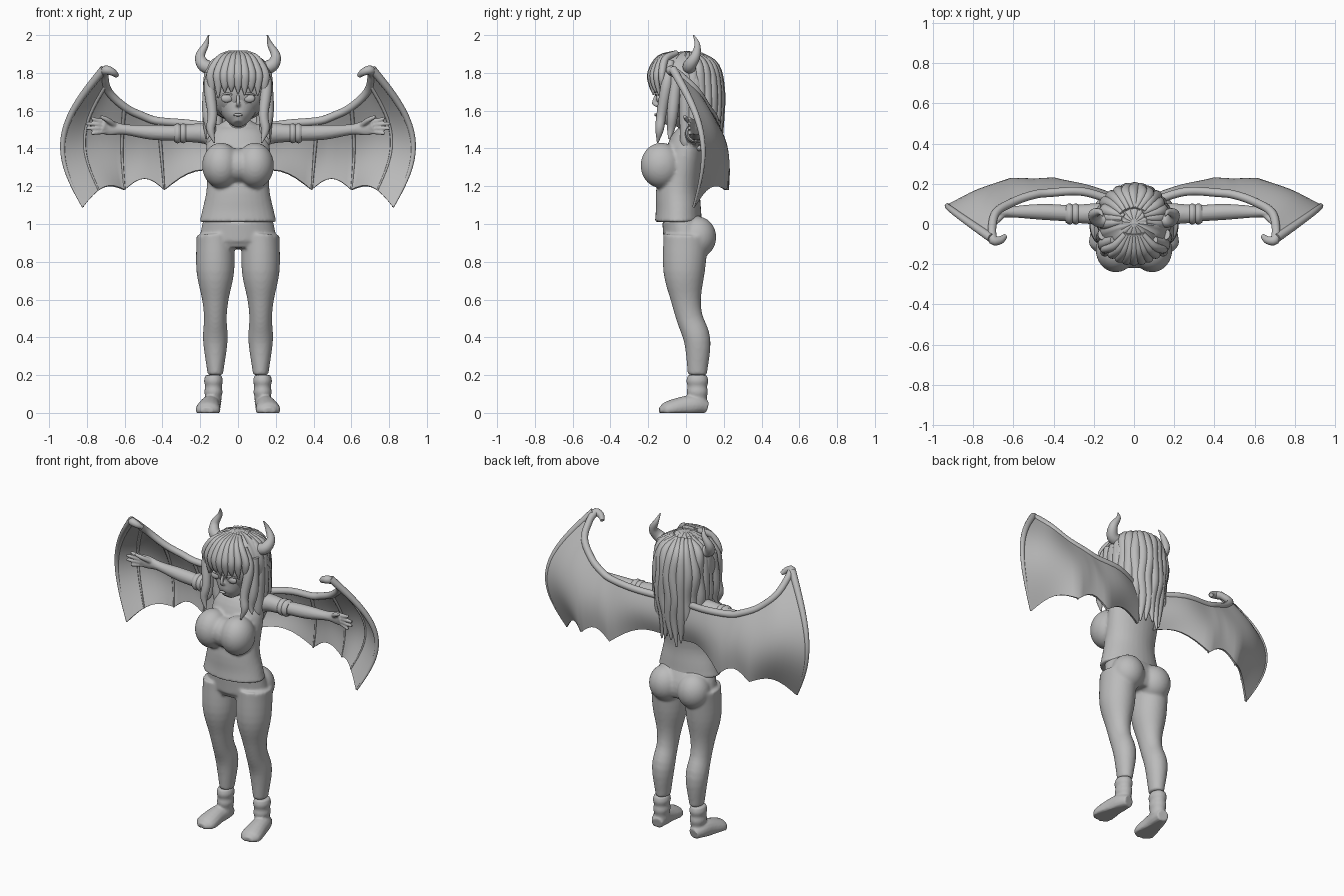
import bpy, bmesh, math, random
from mathutils import Vector, Matrix

random.seed(4)
cube = bpy.data.objects.get("Cube")
if cube:
    bpy.data.objects.remove(cube)

grey = (.5, .5, .5, 1)
clay = bpy.data.materials.new("grey_clay")
clay.use_nodes = True
clay.diffuse_color = grey
clay.node_tree.nodes["Principled BSDF"].inputs["Base Color"].default_value = grey

ACROSS, DEPTH, UP = Vector((1, 0, 0)), Vector((0, 1, 0)), Vector((0, 0, 1))


def spline(points, steps):
    """Smooth path through tuples of any length."""
    knots = [Vector(point) for point in points]
    knots = [2 * knots[0] - knots[1]] + knots + [2 * knots[-1] - knots[-2]]
    path = []
    for before, start, end, after in zip(knots, knots[1:], knots[2:], knots[3:]):
        leave, arrive = (end - before) / 2, (after - start) / 2
        for step in range(steps):
            t = step / steps
            ease = t * t * (3 - 2 * t)
            path.append(start + (end - start) * ease + leave * t * (1 - t) ** 2 - arrive * t * t * (1 - t))
    return path + [knots[-2]]


def tube(bm, points, ref=ACROSS, side=1, sides=16, steps=4):
    """Closed tube through (x, y, z, radius along ref, other radius)."""
    path = spline([(p[0] * side, p[1], p[2], p[3], p[-1]) for p in points], steps)
    centers = [Vector(p[:3]) for p in path]
    rings = []
    for i, (center, p) in enumerate(zip(centers, path)):
        tangent = (centers[min(i + 1, len(path) - 1)] - centers[max(i - 1, 0)]).normalized()
        u = (ref - tangent * ref.dot(tangent)).normalized()
        v = tangent.cross(u)
        angles = [math.tau * k / sides for k in range(sides)]
        rings.append([bm.verts.new(center + u * math.cos(a) * p[3] + v * math.sin(a) * p[4]) for a in angles])
    for ring, following in zip(rings, rings[1:]):
        for k in range(sides):
            bm.faces.new((ring[k - 1], ring[k], following[k], following[k - 1]))
    bm.faces.new(rings[0])
    bm.faces.new(rings[-1])


def upright(bm, x, sections):
    """Vertical tube from (z, y, half width, half depth)."""
    tube(bm, [(x, y, z, width, depth) for z, y, width, depth in sections], sides=32)


def ball(bm, center, size):
    matrix = Matrix.Translation(center) @ Matrix.Diagonal((*size, 1))
    return bmesh.ops.create_uvsphere(bm, u_segments=48, v_segments=24, radius=1, matrix=matrix)["verts"]


def finish(bm, name, voxel=0, soften=3, thickness=0):
    """Turn the mesh into a smooth object, optionally fused into one skin."""
    bmesh.ops.recalc_face_normals(bm, faces=bm.faces)
    mesh = bpy.data.meshes.new(name)
    bm.to_mesh(mesh)
    bm.free()
    mesh.materials.append(clay)
    part = bpy.data.objects.new(name, mesh)
    bpy.context.collection.objects.link(part)
    if thickness:
        solid = part.modifiers.new("thickness", "SOLIDIFY")
        solid.thickness, solid.offset = thickness, 0
    if voxel:
        fuse = part.modifiers.new("fuse", "REMESH")
        fuse.mode, fuse.voxel_size = "VOXEL", voxel
        relax = part.modifiers.new("soften", "SMOOTH")
        relax.factor, relax.iterations = .5, soften
    bpy.ops.object.select_all(action="DESELECT")
    part.select_set(True)
    bpy.context.view_layer.objects.active = part
    bpy.ops.object.convert(target="MESH")
    bpy.ops.object.shade_smooth_by_angle(angle=math.radians(50))


# Trousers: pelvis, buttocks and legs
bm = bmesh.new()
upright(bm, 0, [(1.04, -.03, .18, .1), (.93, 0, .2, .12), (.87, 0, .17, .1)])
for side in (1, -1):
    ball(bm, (side * .1, .06, .93), (.1, .1, .11))
    upright(bm, side * .12, [(.94, 0, .1, .12), (.75, -.01, .1, .11), (.6, 0, .07, .08), (.5, .02, .06, .07),
                             (.38, .06, .065, .07), (.2, .06, .04, .05)])
finish(bm, "trousers", voxel=.009, soften=5)

# Shirt: trunk, bust, shoulders and sleeves
bm = bmesh.new()
upright(bm, 0, [(1.01, -.04, .205, .125), (1.07, -.04, .19, .12), (1.2, -.04, .165, .115), (1.4, 0, .17, .1),
                (1.5, .03, .13, .07), (1.55, .02, .06, .05)])
ball(bm, (0, -.13, 1.31), (.1, .09, .09))
for side in (1, -1):
    ball(bm, (side * .09, -.13, 1.31), (.1, .11, .12))
    tube(bm, [(.1, .04, 1.46, .065), (.18, .05, 1.48, .055), (.3, .05, 1.48, .045)], DEPTH, side)
finish(bm, "shirt", voxel=.009, soften=5)

for side, label in ((1, "left_"), (-1, "right_")):
    # Rolled cuff
    bm = bmesh.new()
    for x in (.29, .32):
        tube(bm, [(x + shift, .05, 1.48, .053 - abs(shift) / 2) for shift in (-.02, 0, .02)], DEPTH, side)
    finish(bm, label + "cuff")

    # Forearm with a spread hand
    bm = bmesh.new()
    tube(bm, [(.27, .05, 1.48, .04), (.45, .06, 1.485, .04), (.6, .06, 1.5, .028), (.68, .05, 1.51, .02, .042),
              (.72, .03, 1.52, .015, .036)], DEPTH, side)
    for finger in range(4):
        spread = 1.5 - finger
        reach = .81 - .015 * spread * spread
        tube(bm, [(.69, .045, 1.515 + .016 * spread, .013), (.75, .025, 1.517 + .022 * spread, .012),
                  (reach, .015, 1.52 + .028 * spread, .008)], DEPTH, side)
    tube(bm, [(.65, .05, 1.52, .016), (.69, .01, 1.55, .014), (.73, -.01, 1.57, .009)], DEPTH, side)
    finish(bm, label + "forearm_and_hand", voxel=.0055, soften=2)

    # Boot with a wrinkled ankle and flat sole
    bm = bmesh.new()
    folds = [.042, .05, .044, .048, .042, .042]
    upright(bm, side * .13, [(.2 - .03 * k, .06, fold, fold + .008) for k, fold in enumerate(folds)])
    tube(bm, [(.13, .11, .03, .035), (.14, .06, .04, .05), (.15, 0, .035, .055), (.16, -.1, .015, .065, .045),
              (.165, -.14, .01, .03, .02)], ACROSS, side)
    for vert in bm.verts:
        vert.co.z = max(vert.co.z, 0)
    finish(bm, label + "boot", voxel=.007, soften=2)

    # Wing layout: leading edge above, scalloped trailing edge below
    lead = spline([(.06, .1, 1.5), (.25, .16, 1.53), (.42, .155, 1.545), (.5, .145, 1.57), (.6, .11, 1.62),
                   (.69, .05, 1.71), (.71, -.07, 1.82)], 4)
    tips = [Vector(tip) for tip in ((.06, .1, 1.26), (.39, .22, 1.18), (.6, .21, 1.18), (.82, .04, 1.09))]
    trail = []
    for start, end in zip(tips, tips[1:]):
        trail += [start.lerp(end, k / 8) + UP * .06 * math.sin(math.pi * k / 8) for k in range(8)]
    trail.append(tips[-1])

    # Columns bow outward and backward, most strongly at the outer finger
    columns = []
    for i, (upper, lower) in enumerate(zip(lead, trail)):
        u = i / (len(lead) - 1)
        bow = ACROSS * .16 * max(0, 2.4 * u - 1.4) ** 1.5 + DEPTH * (.03 + .07 * max(0, 2 * u - 1))
        columns.append([upper.lerp(lower, k / 16) + bow * math.sin(math.pi * k / 16) for k in range(17)])

    # Wing membrane
    bm = bmesh.new()
    grid = [[bm.verts.new((p.x * side, p.y, p.z)) for p in column] for column in columns]
    for near, far in zip(grid, grid[1:]):
        for k in range(len(near) - 1):
            bm.faces.new((near[k], near[k + 1], far[k + 1], far[k]))
    finish(bm, label + "wing_membrane", thickness=.014)

    # Wing arm with its hooked thumb, and the outer finger
    bm = bmesh.new()
    hook = [(.7, -.08, 1.815, .024), (.665, -.08, 1.805, .02), (.64, -.06, 1.785, .012)]
    tube(bm, [(*p, .021) for p in lead[:-1]] + hook, UP, side)
    tube(bm, [(*p, .022 - .001 * k) for k, p in enumerate(columns[-1])], DEPTH, side)
    finish(bm, label + "wing_arm")

    # Ribs on the inside of the membrane
    bm = bmesh.new()
    for column in (columns[8], columns[16], columns[21]):
        tube(bm, [(*(p - DEPTH * .008), .011 - .0004 * k) for k, p in enumerate(column)], DEPTH, side, sides=8)
    finish(bm, label + "wing_ribs")

    # Horn
    bm = bmesh.new()
    tube(bm, [(.12, .02, 1.82, .035), (.18, .02, 1.84, .035), (.2, .05, 1.89, .026), (.17, .06, 1.95, .015),
              (.155, .04, 2, .003)], DEPTH, side)
    finish(bm, label + "horn")

# Neck, head and nose
bm = bmesh.new()
upright(bm, 0, [(1.46, .02, .055, .055), (1.62, 0, .05, .05)])
upright(bm, 0, [(1.53, -.11, .025, .03), (1.56, -.09, .065, .07), (1.65, -.04, .125, .125), (1.75, -.02, .14, .145),
                (1.88, 0, .07, .08)])
tube(bm, [(0, -.16, 1.68, .008), (0, -.17, 1.64, .011), (0, -.15, 1.63, .012)])
finish(bm, "head", voxel=.006)

# Eyes with lashes, and mouth
bm = bmesh.new()
for side in (1, -1):
    ball(bm, (side * .06, -.145, 1.665), (.03, .014, .022))
    tube(bm, [(.03, -.16, 1.685, .004), (.06, -.157, 1.69, .006), (.095, -.13, 1.68, .004)], UP, side)
finish(bm, "eyes")
bm = bmesh.new()
ball(bm, (0, -.16, 1.578), (.024, .008, .008))
finish(bm, "mouth")

# Hair cap with combed grooves
bm = bmesh.new()
crown = Vector((0, .005, 1.73))
for vert in ball(bm, crown, (.183, .172, .185)):
    offset = vert.co - crown
    fade = min(1, offset.xy.length * 10)
    vert.co += offset * .025 * fade * math.sin(16 * math.atan2(offset.x, offset.y))
finish(bm, "hair_cap")

# Long strands down the back
bm = bmesh.new()
for i in range(-7, 8):
    angle = math.radians(14 * i)
    sway = random.uniform(-.012, .012)
    end = 1.25 + .2 * abs(math.sin(angle)) ** 3 + 2 * random.uniform(-.012, .012)
    strand = []
    for z, reach, radius in ((1.9, .06, .01), (1.83, .13, .03), (1.7, .155, .033), (1.55, .15, .033),
                             (1.42, .14, .03), (end, .14, .005)):
        sway = -sway
        strand.append((reach * math.sin(angle) + sway, .02 + reach * math.cos(angle), z, radius))
    tube(bm, strand, Vector((.8, .6, 0)))
finish(bm, "back_hair")

# Fringe
bm = bmesh.new()
for i in range(-4, 5):
    x = .035 * i
    y = 3 * x * x - .185
    end = 1.69 - x * x + random.uniform(-.015, .015)
    tube(bm, [(x * .3, -.05, 1.905, .015), (x * .7, y * .5 - .045, 1.875, .02), (x, y, 1.8, .025, .02),
              (x, y, 1.74, .02, .014), (x, y + .01, end, .004)])
finish(bm, "fringe")

# Locks framing the face
bm = bmesh.new()
for side in (1, -1):
    tube(bm, [(.1, -.08, 1.86, .02), (.15, -.1, 1.75, .03), (.135, -.13, 1.58, .026), (.145, -.14, 1.5, .022),
              (.125, -.15, 1.43, .004)], side=side)
    tube(bm, [(.15, -.05, 1.8, .03), (.16, -.07, 1.6, .03), (.15, -.08, 1.5, .02), (.165, -.09, 1.45, .004)], side=side)
finish(bm, "front_locks")
